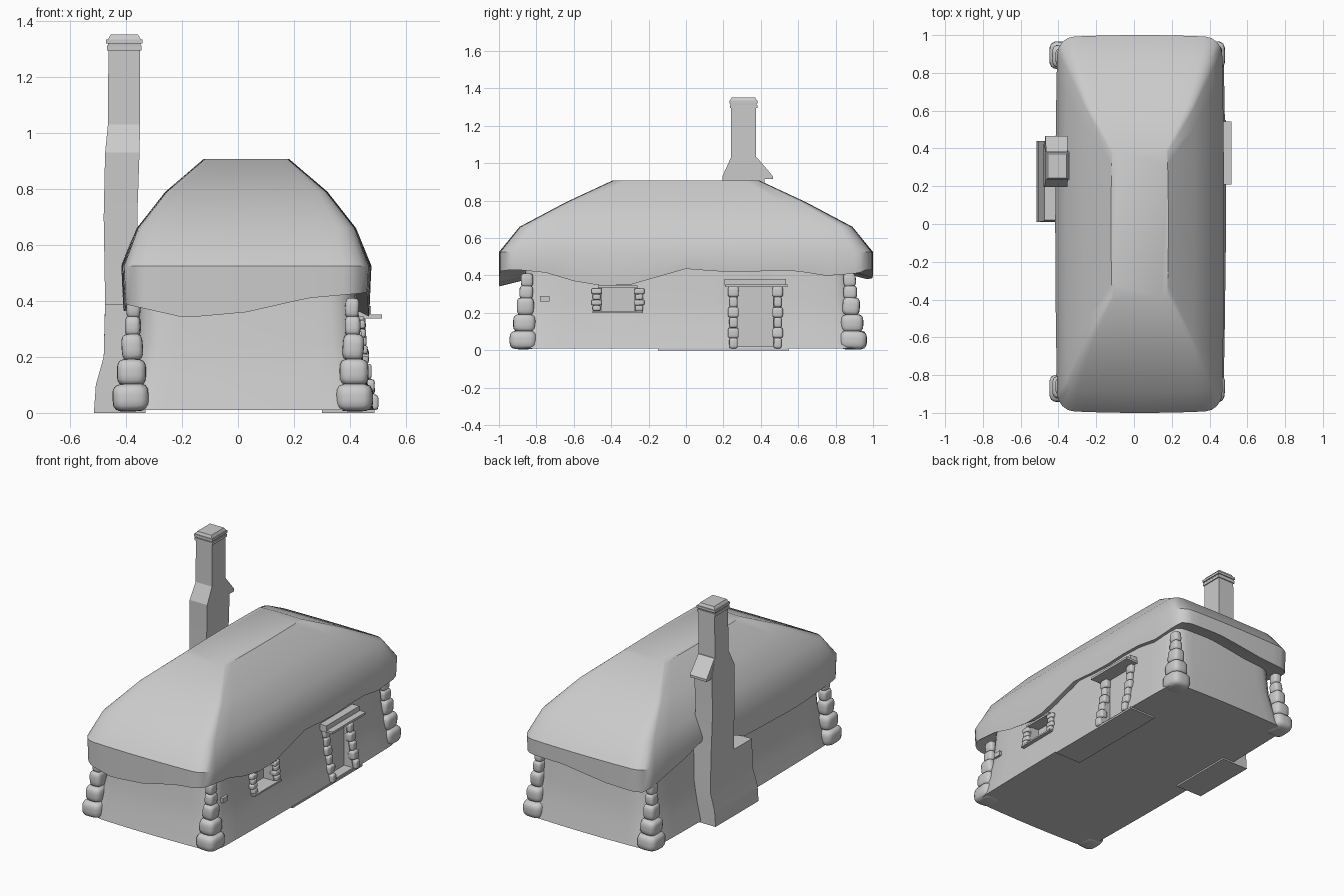
import bpy, bmesh, math, random
from mathutils import Matrix, Vector

random.seed(4)
default_cube = bpy.data.objects.get("Cube")
if default_cube:
    bpy.data.objects.remove(default_cube)

plaster = bpy.data.materials.new("plain_grey")
plaster.use_nodes = True
GREY = (0.6, 0.6, 0.6, 1)
plaster.diffuse_color = GREY
plaster.node_tree.nodes["Principled BSDF"].inputs["Base Color"].default_value = GREY


def finish(name, bm, angle=30):
    bmesh.ops.recalc_face_normals(bm, faces=bm.faces)
    mesh = bpy.data.meshes.new(name)
    bm.to_mesh(mesh)
    bm.free()
    mesh.materials.append(plaster)
    smooth(mesh, angle)
    obj = bpy.data.objects.new(name, mesh)
    bpy.context.collection.objects.link(obj)
    return obj


def smooth(mesh, angle):
    mesh.shade_smooth()
    mesh.set_sharp_from_angle(angle=math.radians(angle))


def loft(name, rings, angle=30, closed=False):
    """Skin a stack of equal-length rings, capped or joined end to end."""
    bm = bmesh.new()
    loops = [[bm.verts.new(point) for point in ring] for ring in rings]
    pairs = list(zip(loops, loops[1:]))
    if closed:
        pairs.append((loops[-1], loops[0]))
    else:
        bm.faces.new(loops[0])
        bm.faces.new(loops[-1])
    for low, high in pairs:
        for i in range(len(low)):
            j = (i + 1) % len(low)
            bm.faces.new((low[i], low[j], high[j], high[i]))
    return finish(name, bm, angle)


def outline(half_x, half_y, radius, bulge, steps=12, arc=4):
    """Rounded rectangle with slightly bowed sides, as (x, y) points."""
    points = []
    corners = [(1, 1), (-1, 1), (-1, -1), (1, -1)]
    for index, (sx, sy) in enumerate(corners):
        for k in range(arc + 1):
            a = math.pi / 2 * (index + k / arc)
            points.append((sx * (half_x - radius) + radius * math.cos(a),
                           sy * (half_y - radius) + radius * math.sin(a)))
        nx, ny = corners[(index + 1) % len(corners)]
        start = points[-1]
        a = math.pi / 2 * (index + 1)
        end = (nx * (half_x - radius) + radius * math.cos(a),
               ny * (half_y - radius) + radius * math.sin(a))
        for k in range(1, steps):
            t = k / steps
            points.append((start[0] + (end[0] - start[0]) * t,
                           start[1] + (end[1] - start[1]) * t))
    bowed = []
    for x, y in points:
        u, v = x / half_x, y / half_y
        bowed.append((x * (1 - bulge * v * v / half_x), y * (1 - bulge * u * u / half_y)))
    return bowed


def interpolate(table, value):
    for (a, fa), (b, fb) in zip(table, table[1:]):
        if value <= b:
            return fa + (fb - fa) * max(0, (value - a) / (b - a))
    return table[-1][1]


def box(name, x, y, z, angle=30):
    bm = bmesh.new()
    bmesh.ops.create_cube(bm, size=1)
    for vert in bm.verts:
        vert.co = [lo + (hi - lo) * (c + 0.5) for (lo, hi), c in zip((x, y, z), vert.co)]
    return finish(name, bm, angle)


def stones(name, specs, power=4):
    """Rounded stones from (centre, half size) pairs, joined in one object."""
    bm = bmesh.new()
    for centre, half in specs:
        part = bmesh.new()
        bmesh.ops.create_cube(part, size=2)
        bmesh.ops.subdivide_edges(part, edges=part.edges, cuts=4, use_grid_fill=True)
        for vert in part.verts:
            vert.co /= sum(abs(c) ** power for c in vert.co) ** (1 / power)
        turn = Matrix.Rotation(random.uniform(-0.1, 0.1), 4, random.choice("XYZ"))
        part.transform(Matrix.Translation(centre) @ turn @ Matrix.Diagonal((*half, 1)))
        scratch = bpy.data.meshes.new("scratch")
        part.to_mesh(scratch)
        part.free()
        bm.from_mesh(scratch)
        bpy.data.meshes.remove(scratch)
    return finish(name, bm, 60)


# Walls: battered, with rounded corners
WALL_X, WALL_Y = 0.035, 0.012
wall_width = [(0.01, 0.45), (0.12, 0.425), (0.25, 0.402), (0.56, 0.385)]
wall_length = [(0.01, 0.94), (0.12, 0.915), (0.25, 0.89), (0.56, 0.865)]
levels = [level for level, _ in wall_width]
walls = loft("walls", [
    [(x + WALL_X, y + WALL_Y, z) for x, y in
     outline(interpolate(wall_width, z), interpolate(wall_length, z), 0.09, 0.012)]
    for z in levels])


def wall_face(z):
    return WALL_X + interpolate(wall_width, z)


# Door and window recesses
cutters = [box("door_cutter", (0.418, 0.6), (0.275, 0.465), (0.02, 0.345)),
           box("window_cutter", (0.37, 0.6), (-0.45, -0.275), (0.21, 0.335))]
for cutter in cutters:
    cutter.hide_render = True
    cut = walls.modifiers.new(cutter.name, "BOOLEAN")
    cut.object = cutter
    cut.operation = "DIFFERENCE"
    cut.solver = "EXACT"
bpy.context.view_layer.update()
cut_mesh = bpy.data.meshes.new_from_object(
    walls.evaluated_get(bpy.context.evaluated_depsgraph_get()))
walls.modifiers.clear()
walls.data = cut_mesh
smooth(cut_mesh, 30)
for cutter in cutters:
    bpy.data.objects.remove(cutter)

# Thatched roof: wavy eave, hipped slopes, flat crown
eave_front = [(-1, 0.39), (-0.5, 0.34), (0, 0.36), (0.5, 0.41), (1, 0.43)]
eave_back = [(-1, 0.38), (-0.4, 0.39), (0.3, 0.43), (1, 0.43)]
eave_right = [(-1, 0.43), (-0.8, 0.43), (-0.6, 0.37), (-0.45, 0.345), (-0.3, 0.35),
              (0, 0.435), (0.25, 0.415), (0.55, 0.43), (0.8, 0.39), (1, 0.43)]
eave_left = [(-1, 0.39), (-0.55, 0.36), (0, 0.38), (0.36, 0.53), (0.6, 0.46), (1, 0.38)]


def eave_height(u, v):
    if abs(v) >= abs(u):
        return interpolate(eave_back if v > 0 else eave_front, u)
    return interpolate(eave_right if u > 0 else eave_left, v)


ROOF_X = 0.03
rim = outline(0.447, 1.0, 0.09, 0.012)
drip = [eave_height(x / 0.447, y) for x, y in rim]
roof_rings = [
    [(x + ROOF_X, y, z + 0.04) for (x, y), z in zip(outline(0.36, 0.84, 0.07, 0.012), drip)],
    [(x * 0.985 + ROOF_X, y, z) for (x, y), z in zip(rim, drip)],
    [(x + ROOF_X, y, max(0.525, z + 0.03)) for (x, y), z in zip(rim, drip)],
]
for half_x, half_y, radius, z in [(0.392, 0.89, 0.06, 0.66), (0.29, 0.645, 0.03, 0.79),
                                  (0.152, 0.392, 0.01, 0.908)]:
    roof_rings.append([(x + ROOF_X, y, z) for x, y in outline(half_x, half_y, radius, 0.006)])
# Solid crown
crown = roof_rings[-1]
loft("thatched_roof", roof_rings, 35)


def stack(name, sections):
    """Rectangular shaft through (x0, x1, y0, y1, z) sections."""
    return loft(name, [[(a, c, z), (b, c, z), (b, d, z), (a, d, z)]
                       for a, b, c, d, z in sections], 20)


# Chimney with sloped shoulders, side buttress and stepped cap
stack("chimney", [
    (-0.515, -0.33, 0.19, 0.44, 0), (-0.508, -0.33, 0.19, 0.44, 0.1),
    (-0.48, -0.33, 0.195, 0.44, 0.2), (-0.475, -0.35, 0.2, 0.43, 0.4),
    (-0.48, -0.36, 0.2, 0.42, 0.7), (-0.475, -0.352, 0.195, 0.42, 0.93),
    (-0.465, -0.35, 0.24, 0.375, 1.03), (-0.463, -0.35, 0.24, 0.375, 1.3)])
stack("chimney_shoulder", [
    (-0.47, -0.352, 0.4, 0.465, 0.915), (-0.47, -0.352, 0.4, 0.465, 0.93),
    (-0.465, -0.352, 0.36, 0.38, 1.03)])
stack("chimney_buttress", [
    (-0.515, -0.33, 0.01, 0.22, 0), (-0.508, -0.33, 0.01, 0.22, 0.1),
    (-0.48, -0.33, 0.015, 0.22, 0.2), (-0.475, -0.33, 0.02, 0.22, 0.388)])
for name, grow, low, high in [("cap_lower_band", 0.006, 1.295, 1.312),
                              ("cap_upper_band", 0.008, 1.32, 1.335)]:
    box(name, (-0.463 - grow, -0.35 + grow), (0.24 - grow, 0.375 + grow), (low, high))
stack("cap_top", [(-0.463, -0.35, 0.24, 0.375, 1.3), (-0.465, -0.348, 0.236, 0.378, 1.335),
                  (-0.455, -0.357, 0.243, 0.37, 1.352)])

# Corner stones, larger toward the ground
courses = [(0.055, 0.065, 0.05), (0.145, 0.052, 0.048), (0.235, 0.038, 0.048),
           (0.31, 0.028, 0.036), (0.375, 0.025, 0.036)]
for side, side_name in ((1, "left"), (-1, "right")):
    for end, end_name in ((1, "back"), (-1, "front")):
        specs = []
        for z, half, tall in courses:
            x = WALL_X - 0.018 + side * (0.402 - z * 0.03)
            y = WALL_Y + end * (0.885 - z * 0.06)
            specs.append((Vector((x, y, z)), (half, half + 0.008, tall)))
        stones(f"{end_name}_{side_name}_corner_stones", specs)


# Stones lining the door and window
def jamb(name, y, low, high, count, half_y):
    tall = (high - low) / count
    specs = []
    for i in range(count):
        z = low + tall * (i + 0.5)
        wide = half_y * (1 if i % 2 else 0.75)
        specs.append((Vector((wall_face(z), y, z)), (0.022, wide, tall * 0.5)))
    stones(name, specs, 6)


jamb("door_front_jamb", 0.253, 0.01, 0.34, 6, 0.029)
jamb("door_back_jamb", 0.49, 0.01, 0.34, 6, 0.028)
jamb("window_front_jamb", -0.478, 0.21, 0.33, 4, 0.028)
jamb("window_back_jamb", -0.25, 0.21, 0.33, 4, 0.028)

# Lintels, sill, doorstep and a loose wall stone
box("door_lintel", (0.4, 0.475), (0.205, 0.535), (0.345, 0.382))
box("door_hood", (0.42, 0.515), (0.21, 0.542), (0.338, 0.352))
box("window_sill", (0.38, 0.468), (-0.5, -0.23), (0.2, 0.21))
box("window_lintel", (0.38, 0.45), (-0.47, -0.26), (0.333, 0.345))
box("doorstep", (0.3, 0.487), (-0.15, 0.55), (0, 0.012))
box("wall_stone", (0.38, 0.442), (-0.78, -0.73), (0.26, 0.29))
